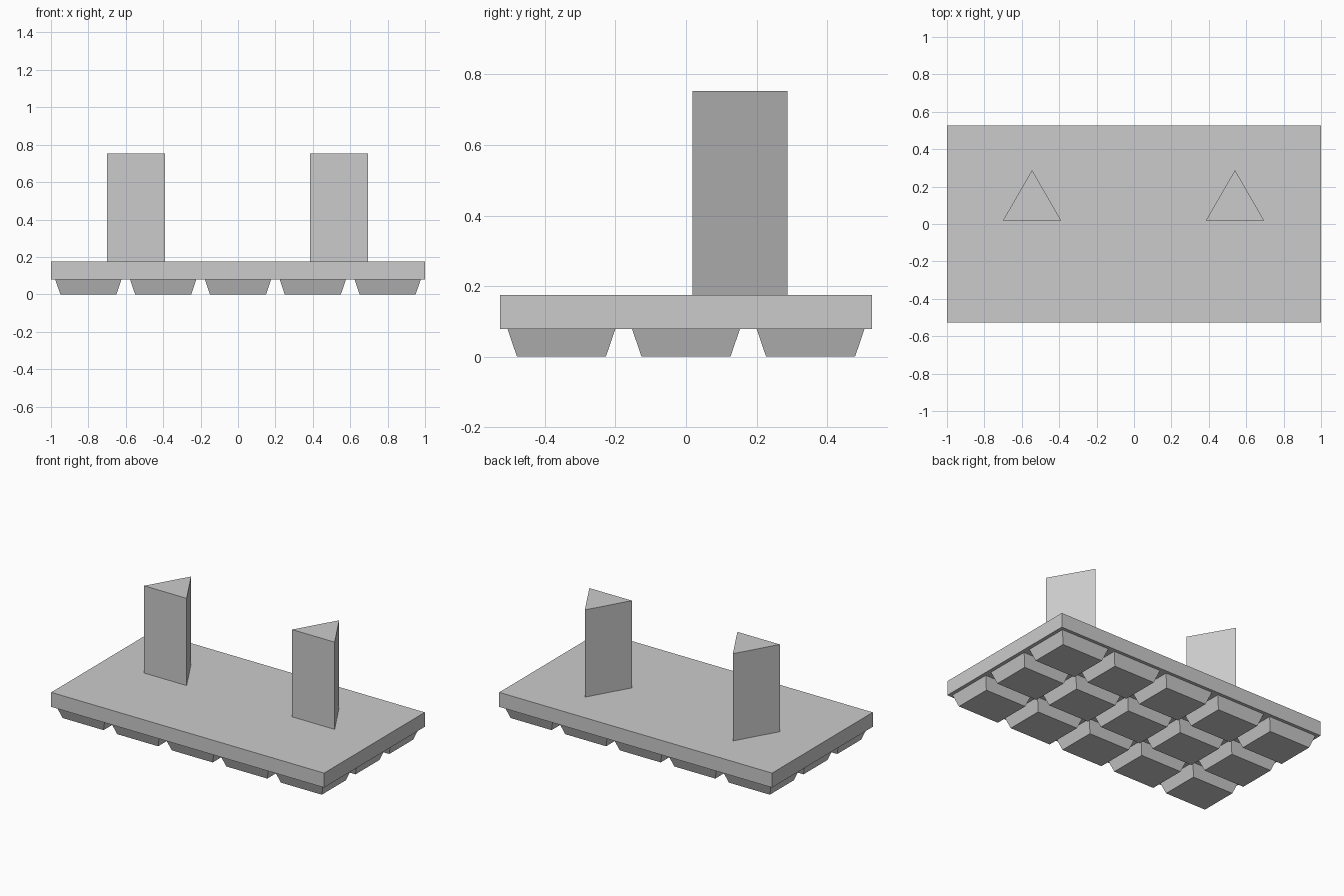
import bpy
import bmesh
from math import cos, sin, pi

cube = bpy.data.objects.get("Cube")
if cube:
    bpy.data.objects.remove(cube, do_unlink=True)

grey = bpy.data.materials.new("plain grey")
grey.use_nodes = True
colour = (0.6, 0.6, 0.6, 1)
grey.diffuse_color = colour
grey.node_tree.nodes["Principled BSDF"].inputs["Base Color"].default_value = colour


def loft(name, lower, upper, z0, z1):
    """Solid between two outlines with equal point counts."""
    bm = bmesh.new()
    low = [bm.verts.new((x, y, z0)) for x, y in lower]
    high = [bm.verts.new((x, y, z1)) for x, y in upper]
    bm.faces.new(low[::-1])
    bm.faces.new(high)
    for i in range(len(low)):
        j = (i + 1) % len(low)
        bm.faces.new((low[i], low[j], high[j], high[i]))
    mesh = bpy.data.meshes.new(name)
    bm.to_mesh(mesh)
    bm.free()
    mesh.materials.append(grey)
    obj = bpy.data.objects.new(name, mesh)
    bpy.context.collection.objects.link(obj)
    return obj


def rectangle(cx, cy, hx, hy):
    return [(cx + sx * hx, cy + sy * hy) for sx, sy in ((-1, -1), (1, -1), (1, 1), (-1, 1))]


SLAB_BOTTOM, SLAB_TOP, POST_TOP = 0.079, 0.175, 0.753

# Flat slab
outline = rectangle(0, 0, 1, 0.527)
loft("slab", outline, outline, SLAB_BOTTOM, SLAB_TOP)

# Tapered pads in a grid under the slab
for col in range(5):
    for row in range(3):
        cx, cy = (col - 2) * 0.4, (row - 1) * 0.353
        loft(f"pad_{row + 1}_{col + 1}",
             rectangle(cx, cy, 0.15, 0.126),
             rectangle(cx, cy, 0.177, 0.153), 0, SLAB_BOTTOM)

# Triangular posts, one point towards the back
for side, cx in (("right", -0.545), ("left", 0.54)):
    triangle = [(cx + 0.18 * cos(a), 0.108 + 0.18 * sin(a))
                for a in (pi / 2 + k * 2 * pi / 3 for k in range(3))]
    loft(side + "_post", triangle, triangle, SLAB_TOP, POST_TOP)
